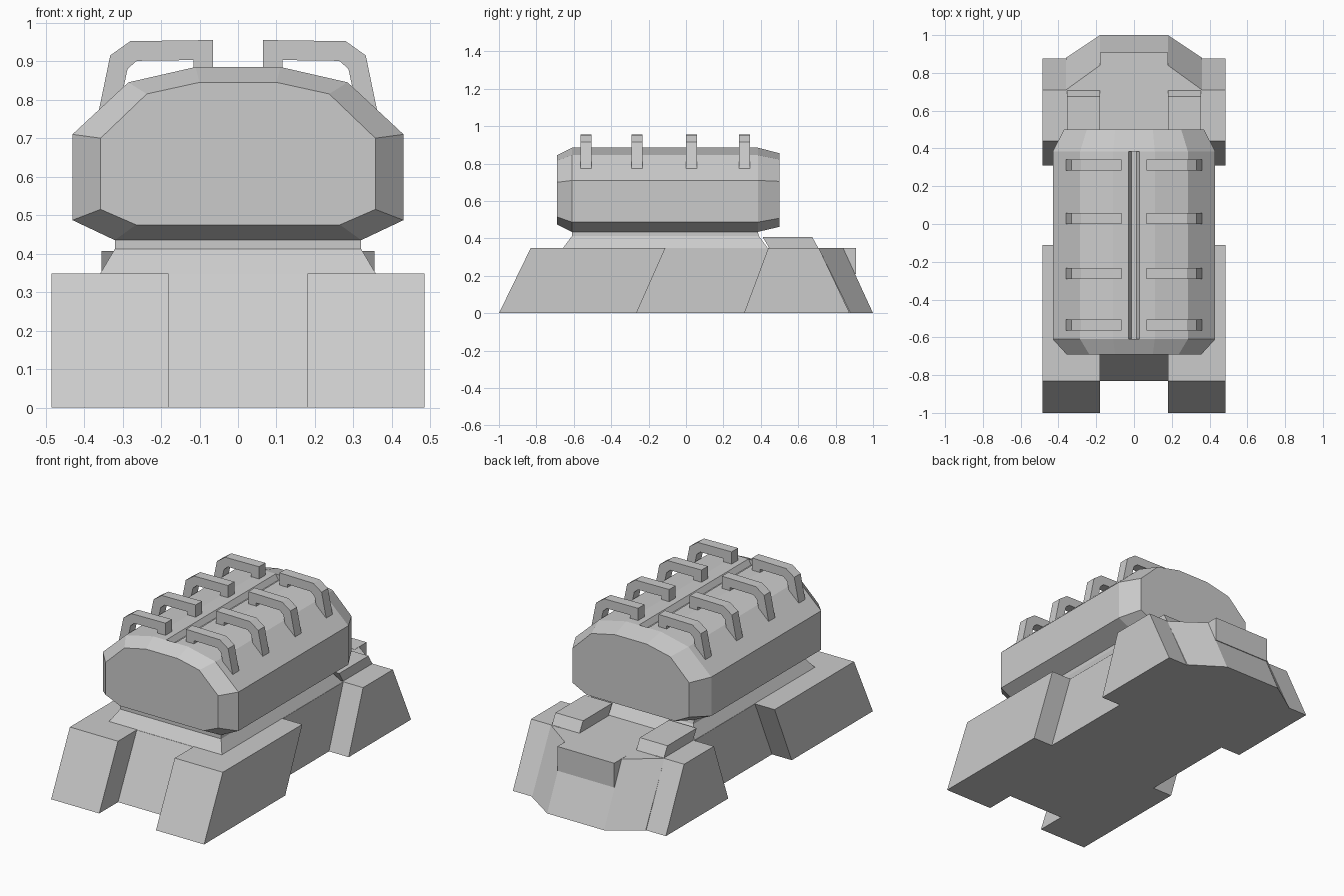
import bpy, bmesh

if "Cube" in bpy.data.objects:
    bpy.data.objects.remove(bpy.data.objects["Cube"])


def loft(name, rings):
    """Closed solid through rings of matching 3D points."""
    bm = bmesh.new()
    vs = [[bm.verts.new(p) for p in r] for r in rings]
    n = len(rings[0])
    bm.faces.new(vs[0])
    bm.faces.new(vs[-1])
    for a, b in zip(vs, vs[1:]):
        for i in range(n):
            j = (i + 1) % n
            bm.faces.new((a[i], a[j], b[j], b[i]))
    bmesh.ops.recalc_face_normals(bm, faces=bm.faces)
    me = bpy.data.meshes.new(name)
    bm.to_mesh(me)
    bm.free()
    ob = bpy.data.objects.new(name, me)
    bpy.context.collection.objects.link(ob)
    return ob


def mirrored(half):
    return half + [(-x, v) for x, v in reversed(half)]


def at_z(pts, z):
    return [(x, y, z) for x, y in pts]


def at_y(pts, y):
    return [(x, y, z) for x, z in pts]


def side_prism(name, yz, x0, x1):
    return loft(name, [[(x, y, z) for y, z in yz] for x in (x0, x1)])


def rect(x, y0, y1):
    return [(x, y0), (x, y1), (-x, y1), (-x, y0)]


# Lower hull with faceted tail
loft("hull", [
    at_z(mirrored([(0.36, -0.83), (0.36, 0.88), (0.18, 1.0)]), 0),
    at_z(mirrored([(0.36, -0.66), (0.36, 0.71), (0.18, 0.84)]), 0.348)])

# Tail block
side_prism("tail_block", [(0.80, 0.21), (0.908, 0.21), (0.908, 0.349), (0.80, 0.349)], -0.18, 0.18)

# Feet and raised rear pads, one per side
for s, side in ((1, "right"), (-1, "left")):
    side_prism("front_foot_" + side,
               [(-1, 0), (-0.83, 0.349), (-0.11, 0.349), (-0.265, 0)], s * 0.18, s * 0.485)
    side_prism("rear_foot_" + side,
               [(0.31, 0), (0.44, 0.349), (0.71, 0.349), (0.875, 0)], s * 0.30, s * 0.485)
    side_prism("rear_pad_" + side,
               [(0.45, 0.34), (0.41, 0.407), (0.675, 0.407), (0.712, 0.34)], s * 0.18, s * 0.355)

# Pedestal under the drum
loft("pedestal", [
    at_z(rect(0.36, -0.66, 0.44), 0.345),
    at_z(rect(0.32, -0.61, 0.39), 0.412),
    at_z(rect(0.32, -0.61, 0.38), 0.45)])

# Main faceted drum with tapered ends
full = mirrored([(0.11, 0.885), (0.285, 0.845), (0.43, 0.71), (0.43, 0.487), (0.32, 0.435)])
front = mirrored([(0.10, 0.845), (0.237, 0.815), (0.357, 0.70), (0.357, 0.515), (0.265, 0.475)])
back = mirrored([(0.10, 0.855), (0.25, 0.822), (0.37, 0.705), (0.37, 0.508), (0.28, 0.462)])
drum = loft("drum", [at_y(front, -0.69), at_y(full, -0.61), at_y(full, 0.385), at_y(back, 0.50)])

# Groove along the top of the drum
groove = [(-0.03, 0.90), (0.03, 0.90), (0.03, 0.885), (0.012, 0.855), (-0.012, 0.855), (-0.03, 0.885)]
cutter = loft("groove_cutter", [at_y(groove, -0.608), at_y(groove, 0.383)])
cutter.hide_render = True
mod = drum.modifiers.new("groove", "BOOLEAN")
mod.operation = "DIFFERENCE"
mod.solver = "EXACT"
mod.object = cutter
bpy.context.view_layer.objects.active = drum
drum.select_set(True)
bpy.ops.object.modifier_apply(modifier=mod.name)
bpy.data.objects.remove(cutter)

# Two rows of four bent handles: outer and inner edge of each bracket
outer = [(0.065, 0.875), (0.065, 0.955), (0.28, 0.952), (0.332, 0.915), (0.362, 0.77)]
inner = [(0.115, 0.875), (0.115, 0.903), (0.263, 0.901), (0.287, 0.88), (0.308, 0.78)]
for i, y in enumerate((-0.535, -0.262, 0.03, 0.312)):
    for s, side in ((1, "right"), (-1, "left")):
        rings = []
        for (ox, oz), (ix, iz) in zip(outer, inner):
            rings.append([(s * ox, y - 0.029, oz), (s * ox, y + 0.029, oz),
                          (s * ix, y + 0.029, iz), (s * ix, y - 0.029, iz)])
        loft(f"handle_{side}_{i + 1}", rings)
